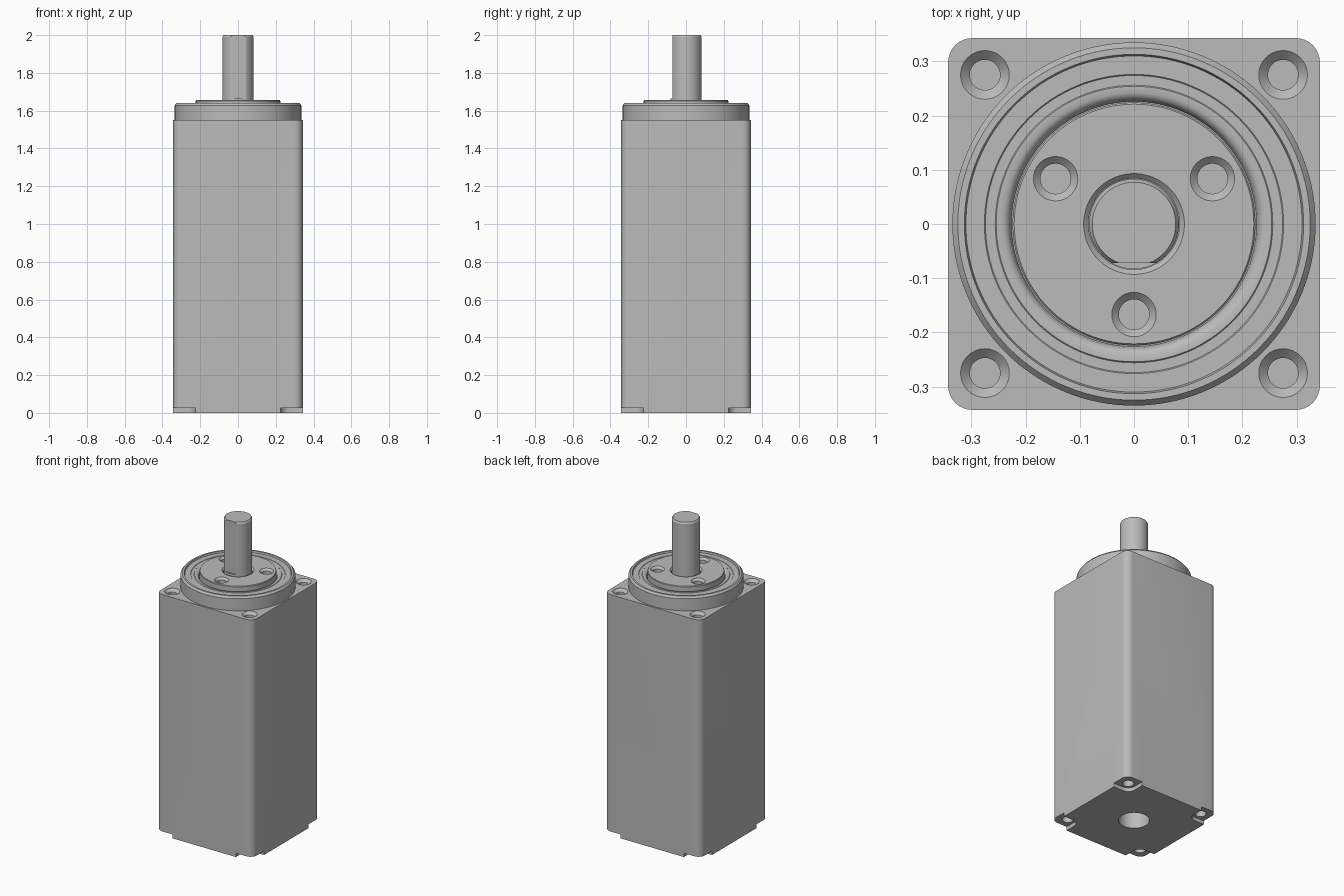
import bpy, math
from math import cos, sin, pi, radians

if "Cube" in bpy.data.objects:
    bpy.data.objects.remove(bpy.data.objects["Cube"])

# One plain metal grey
metal = bpy.data.materials.new("metal grey")
metal.use_nodes = True
GREY = (0.5, 0.5, 0.5, 1)
metal.diffuse_color = GREY
metal.node_tree.nodes["Principled BSDF"].inputs["Base Color"].default_value = GREY

HALF, BODY_TOP, BOLT = 0.343, 1.55, 0.275
CORNERS = [(sx * BOLT, sy * BOLT) for sx in (-1, 1) for sy in (-1, 1)]


def make(name, verts, faces):
    mesh = bpy.data.meshes.new(name)
    mesh.from_pydata(verts, [], faces)
    mesh.materials.append(metal)
    obj = bpy.data.objects.new(name, mesh)
    bpy.context.collection.objects.link(obj)
    return obj


def prism(name, outline, z0, z1):
    """Extrude a counter-clockwise outline upward."""
    n = len(outline)
    verts = [(x, y, z) for z in (z0, z1) for x, y in outline]
    sides = [(i, (i + 1) % n, n + (i + 1) % n, n + i) for i in range(n)]
    return make(name, verts, sides + [range(n)[::-1], range(n, 2 * n)])


def lathe(name, profile, steps=96, at=(0, 0)):
    """Revolve (radius, z) points, listed bottom to top, and cap both ends."""
    verts = [(at[0] + r * cos(2 * pi * i / steps), at[1] + r * sin(2 * pi * i / steps), z)
             for r, z in profile for i in range(steps)]
    faces = [(k * steps + i, k * steps + (i + 1) % steps,
              (k + 1) * steps + (i + 1) % steps, (k + 1) * steps + i)
             for k in range(len(profile) - 1) for i in range(steps)]
    last = (len(profile) - 1) * steps
    faces += [range(steps)[::-1], range(last, last + steps)]
    return make(name, verts, faces)


def rounded_square(cx, cy, half, radius, steps=8):
    points = []
    for quarter, (sx, sy) in enumerate([(1, 1), (-1, 1), (-1, -1), (1, -1)]):
        for i in range(steps + 1):
            a = pi / 2 * (quarter + i / steps)
            points.append((cx + sx * (half - radius) + radius * cos(a),
                           cy + sy * (half - radius) + radius * sin(a)))
    return points


def countersunk_hole(at, z, outer, inner):
    """Cutter for a conical mouth with a shallow flat-floored bore."""
    slope = outer - inner
    return lathe("hole_cutter", [(inner, z - slope - 0.03), (inner, z - slope),
                                 (outer, z), (outer, z + 0.05)], 32, at)


def cut(target, cutters):
    for cutter in cutters:
        cutter.hide_render = True
        mod = target.modifiers.new("cut", "BOOLEAN")
        mod.object, mod.operation, mod.solver = cutter, "DIFFERENCE", "EXACT"
    graph = bpy.context.evaluated_depsgraph_get()
    mesh = bpy.data.meshes.new_from_object(target.evaluated_get(graph))
    target.modifiers.clear()
    target.data = mesh
    for cutter in cutters:
        bpy.data.objects.remove(cutter)


# Square housing with corner notches, mounting holes and a rear bore
body = prism("housing", rounded_square(0, 0, HALF, 0.045), 0, BODY_TOP)
cutters = [lathe("rear_bore_cutter", [(0.09, -0.1), (0.09, 0.3)], 64)]
for x, y in CORNERS:
    sx, sy = math.copysign(1, x), math.copysign(1, y)
    notch = rounded_square(sx * 0.325, sy * 0.325, 0.1, 0.05)
    cutters.append(prism("notch_cutter", notch, -0.05, 0.025))
    cutters.append(lathe("rear_hole_cutter", [(0.033, -0.02), (0.033, 0.12)], 32, (x, y)))
    cutters.append(countersunk_hole((x, y), BODY_TOP, 0.045, 0.028))
cut(body, cutters)

# Round locating flange with a rim, a stepped seal face and a groove
flange = lathe("locating_flange", [
    (0.335, 1.54), (0.335, 1.628), (0.325, 1.64), (0.313, 1.64), (0.31, 1.63),
    (0.276, 1.63), (0.274, 1.628), (0.256, 1.628), (0.254, 1.63), (0.242, 1.63),
    (0.235, 1.627), (0.229, 1.62), (0.226, 1.605), (0.2, 1.605)], 128)
cut(flange, [lathe("flange_bore_cutter", [(0.12, 1.56), (0.12, 1.7)], 64)])

# Output plate with three screw holes around the shaft
plate = lathe("output_plate", [(0.224, 1.56), (0.224, 1.652), (0.221, 1.656)], 128)
cutters = [lathe("shaft_bore_cutter", [(0.084, 1.6), (0.084, 1.647),
                                       (0.093, 1.656), (0.093, 1.7)], 64)]
for angle in (30, 150, 270):
    a = radians(angle)
    cutters.append(countersunk_hole((0.167 * cos(a), 0.167 * sin(a)), 1.656, 0.041, 0.028))
cut(plate, cutters)

# Shaft with a chamfered tip and a flat on the front
shaft = lathe("output_shaft", [(0.083, 1.58), (0.083, 1.99), (0.077, 2.0)], 64)
flat = [(-0.1, -0.2), (0.1, -0.2), (0.1, -0.072), (-0.1, -0.072)]
cut(shaft, [prism("flat_cutter", flat, 1.665, 2.1)])

# Smooth round walls, crisp edges
bpy.ops.object.select_all(action="DESELECT")
for obj in (body, flange, plate, shaft):
    obj.select_set(True)
bpy.context.view_layer.objects.active = body
bpy.ops.object.shade_smooth_by_angle(angle=radians(30))
